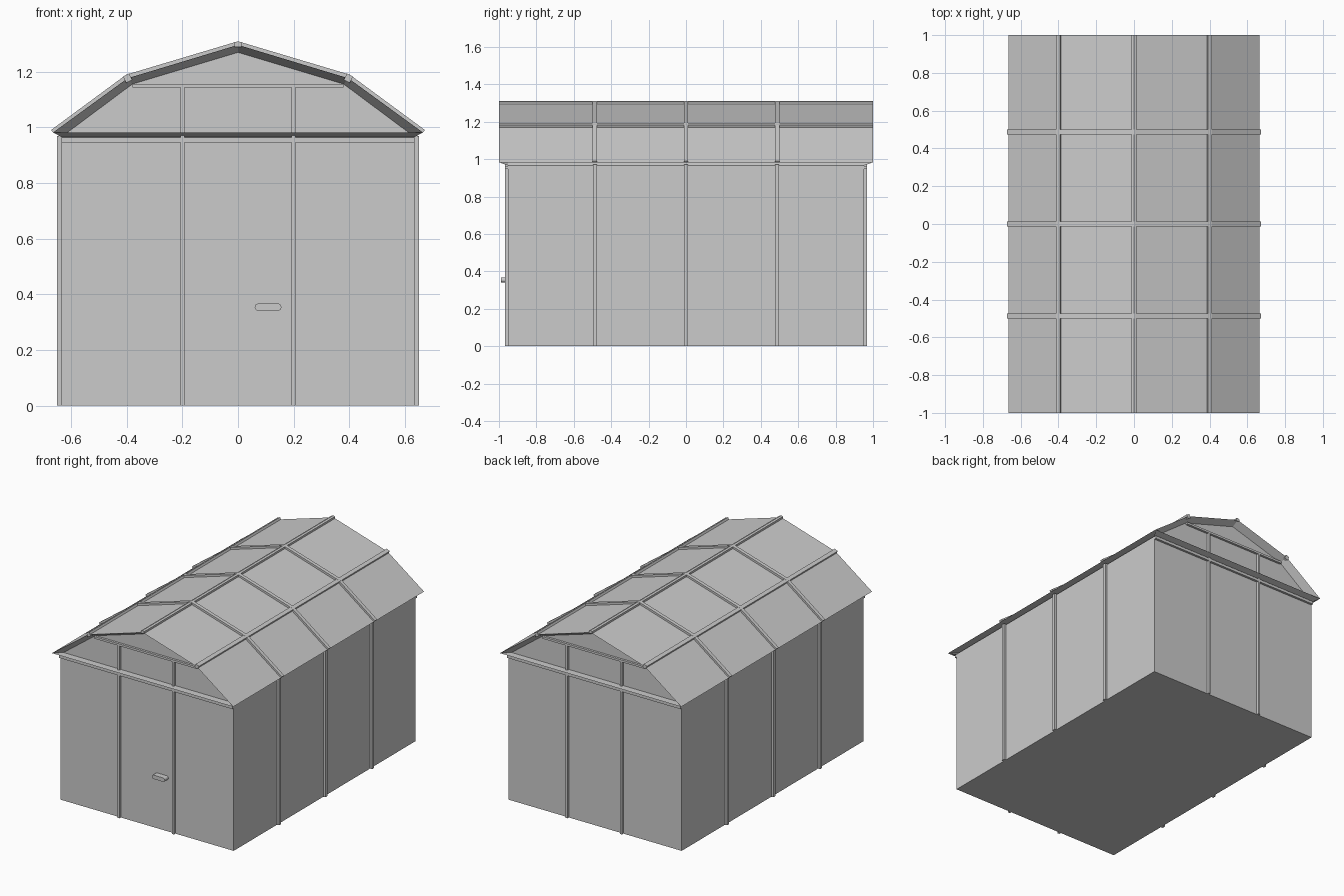
import bpy, bmesh, math
from mathutils import Matrix, Vector

cube = bpy.data.objects.get("Cube")
if cube:
    bpy.data.objects.remove(cube, do_unlink=True)

grey = bpy.data.materials.new("light grey")
grey.use_nodes = True
colour = (0.6, 0.6, 0.6, 1)
grey.diffuse_color = colour
grey.node_tree.nodes["Principled BSDF"].inputs["Base Color"].default_value = colour


def finish(name, bm):
    bmesh.ops.recalc_face_normals(bm, faces=bm.faces)
    mesh = bpy.data.meshes.new(name)
    bm.to_mesh(mesh)
    bm.free()
    mesh.materials.append(grey)
    obj = bpy.data.objects.new(name, mesh)
    bpy.context.collection.objects.link(obj)
    return obj


def loft(name, rings):
    """Skin matching closed rings and cap both ends."""
    bm = bmesh.new()
    rows = [[bm.verts.new(p) for p in ring] for ring in rings]
    n = len(rows[0])
    for a, b in zip(rows, rows[1:]):
        for i in range(n):
            j = (i + 1) % n
            bm.faces.new((a[i], a[j], b[j], b[i]))
    bm.faces.new(rows[0])
    bm.faces.new(rows[-1])
    return finish(name, bm)


def prism(name, outline, y0, y1):
    return loft(name, [[(x, y, z) for x, z in outline] for y in (y0, y1)])


def box(name, centre, size, tilt=0):
    bm = bmesh.new()
    bmesh.ops.create_cube(bm, size=1)
    bm.transform(Matrix.Translation(centre) @ Matrix.Rotation(tilt, 4, 'Y')
                 @ Matrix.Diagonal(Vector(size).to_4d()))
    return finish(name, bm)


def mirrored(half):
    """Turn an apex-to-eave half profile into a full right-to-left one."""
    return half[::-1] + [(-x, z) for x, z in half[1:]]


wall_x, wall_y, depth = 0.635, 0.952, 0.03
under = mirrored([(0, 1.27), (0.38, 1.156), (wall_x, 0.966)])
rim = mirrored([(0, 1.297), (0.397, 1.177), (0.665, 0.982)])
ridge_line = mirrored([(0, 1.31), (0.402, 1.19), (0.672, 0.991)])

# Walls and floor
prism("walls", [(-wall_x, 0), (wall_x, 0)] + under, -wall_y, wall_y)

# Gambrel roof with an underside tapering from the thin rim to the walls
loft("roof", [[(x, y, z) for x, z in outline] for outline, y in
              ((under, -wall_y), (rim, -1), (rim, 1), (under, wall_y))])

# Roof battens running over the slope
for y, place in ((-0.487, "front"), (0, "middle"), (0.487, "back")):
    prism("roof_batten_" + place, ridge_line + rim[::-1], y - 0.012, y + 0.012)

# Ridge and knee battens running the length of the roof
prism("ridge_batten", [(-0.012, 1.29), (0.012, 1.29), (0.012, 1.306),
                       (0, 1.31), (-0.012, 1.306)], -1, 1)
for side, place in ((1, "left"), (-1, "right")):
    box("knee_batten_" + place, (side * 0.397, 0, 1.177), (0.024, 2, 0.026),
        side * math.radians(26))

    # Side wall battens
    for y in (-0.487, 0, 0.487):
        box("side_batten_" + place, (side * wall_x, y, 0.485), (depth, 0.022, 0.97))

# Gable wall battens, the same at front and back
for side, place in ((-1, "front"), (1, "back")):
    y = side * wall_y
    for x in (-0.2, 0.2):
        box(place + "_upright", (x, y, 0.575), (0.014, depth, 1.15))
    box(place + "_lower_rail", (0, y, 0.955), (2 * wall_x, depth, 0.018))
    box(place + "_upper_rail", (0, y, 1.15), (0.76, depth, 0.014))

# Door handle with rounded ends
handle = []
for cx, start in ((0.143, -90), (0.073, 90)):
    for i in range(9):
        a = math.radians(start + i * 22.5)
        handle.append((cx + 0.013 * math.cos(a), 0.354 + 0.013 * math.sin(a)))
prism("door_handle", handle, -0.99, -wall_y)
